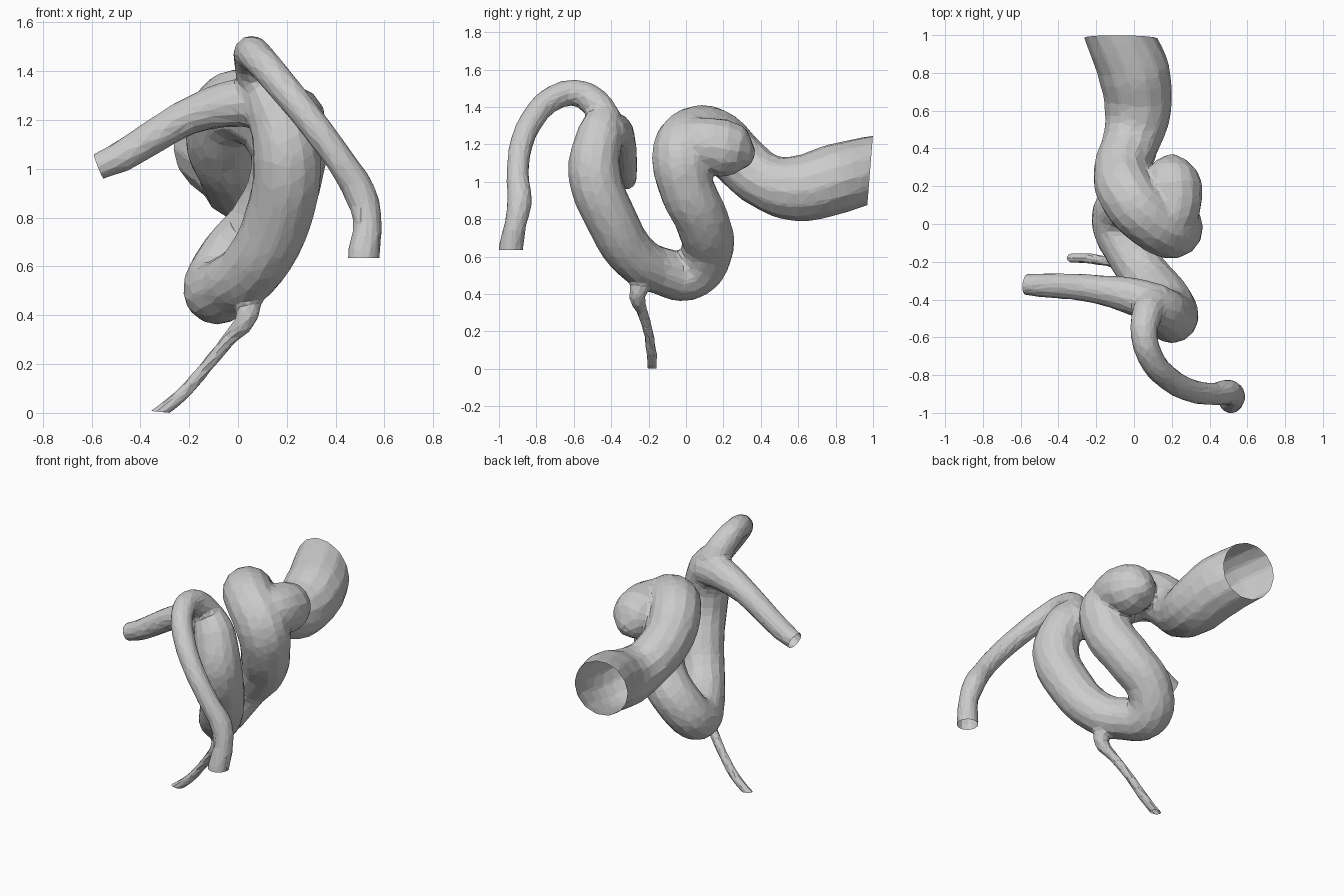
import bpy, bmesh
from mathutils import Vector

if "Cube" in bpy.data.objects:
    bpy.data.objects.remove(bpy.data.objects["Cube"])

# Centre lines: (x, y, z, radius); open ends run slightly past their cut planes
trunk = [(-.12, 1.08, 1.09, .17), (-.065, .96, 1.06, .18), (.0, .8, 1.015, .19),
         (.02, .6, .965, .178), (-.02, .42, 1.005, .15), (-.065, .28, 1.12, .15),
         (-.03, .15, 1.24, .155), (.08, .03, 1.24, .155), (.19, -.02, 1.14, .165),
         (.20, .0, .98, .15), (.11, .09, .78, .145), (-.03, .11, .62, .14),
         (-.09, .02, .505, .137), (-.03, -.14, .525, .127), (.06, -.27, .595, .13),
         (.165, -.40, .80, .138), (.20, -.49, 1.05, .142), (.15, -.46, 1.25, .125),
         (.08, -.43, 1.36, .09)]
bulge = [(.16, -.01, 1.2, .14), (.21, .1, 1.2, .145), (.205, .2, 1.18, .158),
         (.20, .28, 1.17, .135), (.20, .34, 1.16, .08), (.20, .37, 1.16, .02)]
side_branch = [(.14, -.43, 1.26, .11), (.0, -.385, 1.27, .10), (-.2, -.345, 1.215, .076),
               (-.35, -.33, 1.13, .07), (-.47, -.325, 1.055, .066), (-.57, -.32, 1.01, .056),
               (-.65, -.31, .98, .056)]
front_branch = [(.1, -.43, 1.32, .095), (.065, -.49, 1.425, .08), (.055, -.6, 1.475, .071),
                (.095, -.72, 1.44, .068), (.185, -.82, 1.335, .065), (.295, -.88, 1.2, .062),
                (.42, -.9, 1.03, .06), (.5, -.89, .9, .068), (.53, -.91, .78, .059),
                (.515, -.935, .65, .066), (.51, -.945, .57, .066)]
thin_branch = [(.04, -.22, .5, .06), (.035, -.26, .39, .045), (-.03, -.235, .31, .031),
               (-.13, -.20, .19, .028), (-.22, -.185, .085, .03), (-.31, -.18, .01, .028),
               (-.37, -.18, -.03, .028)]

# Sweep all vessels as one bevelled curve
curve = bpy.data.curves.new("vessel", 'CURVE')
curve.dimensions = '3D'
curve.bevel_depth = 1
curve.bevel_resolution = 5
curve.resolution_u = 8
curve.use_fill_caps = True
for path in (trunk, bulge, side_branch, front_branch, thin_branch):
    s = curve.splines.new('BEZIER')
    s.bezier_points.add(len(path) - 1)
    for p, (x, y, z, r) in zip(s.bezier_points, path):
        p.co = (x, y, z)
        p.radius = r
        p.handle_left_type = p.handle_right_type = 'AUTO'
vessel = bpy.data.objects.new("vessel", curve)
bpy.context.collection.objects.link(vessel)
bpy.context.view_layer.objects.active = vessel
vessel.select_set(True)
bpy.ops.object.convert(target='MESH')
vessel = bpy.context.object

# Fuse the branches, blend the joints and reduce to irregular facets
m = vessel.modifiers.new("fuse", 'REMESH')
m.mode = 'VOXEL'
m.voxel_size = .012
m = vessel.modifiers.new("blend", 'SMOOTH')
m.factor = .5
m.iterations = 10
m = vessel.modifiers.new("facets", 'DECIMATE')
m.ratio = .04
bpy.ops.object.convert(target='MESH')
vessel = bpy.context.object

# Cut the vessel ends open
cuts = [((-.09, .985, 1.07), (0, 1, -.08)), ((-.57, -.32, 1.01), (-1, .1, -.4)),
        ((.515, -.935, .635), (0, 0, -1)), ((-.31, -.18, .003), (-.1, 0, -1))]
bm = bmesh.new()
bm.from_mesh(vessel.data)
for co, no in cuts:
    co, no = Vector(co), Vector(no).normalized()
    near = [f for f in bm.faces if (f.calc_center_median() - co).length < .32]
    geom = set(near)
    for f in near:
        geom.update(f.edges)
        geom.update(f.verts)
    bmesh.ops.bisect_plane(bm, geom=list(geom), plane_co=co, plane_no=no)
    gone = [f for f in bm.faces if (f.calc_center_median() - co).length < .4
            and (f.calc_center_median() - co).dot(no) > 1e-5]
    bmesh.ops.delete(bm, geom=gone, context='FACES')
for f in bm.faces:
    f.smooth = False
bm.to_mesh(vessel.data)
bm.free()
vessel.name = "branching_vessel"
